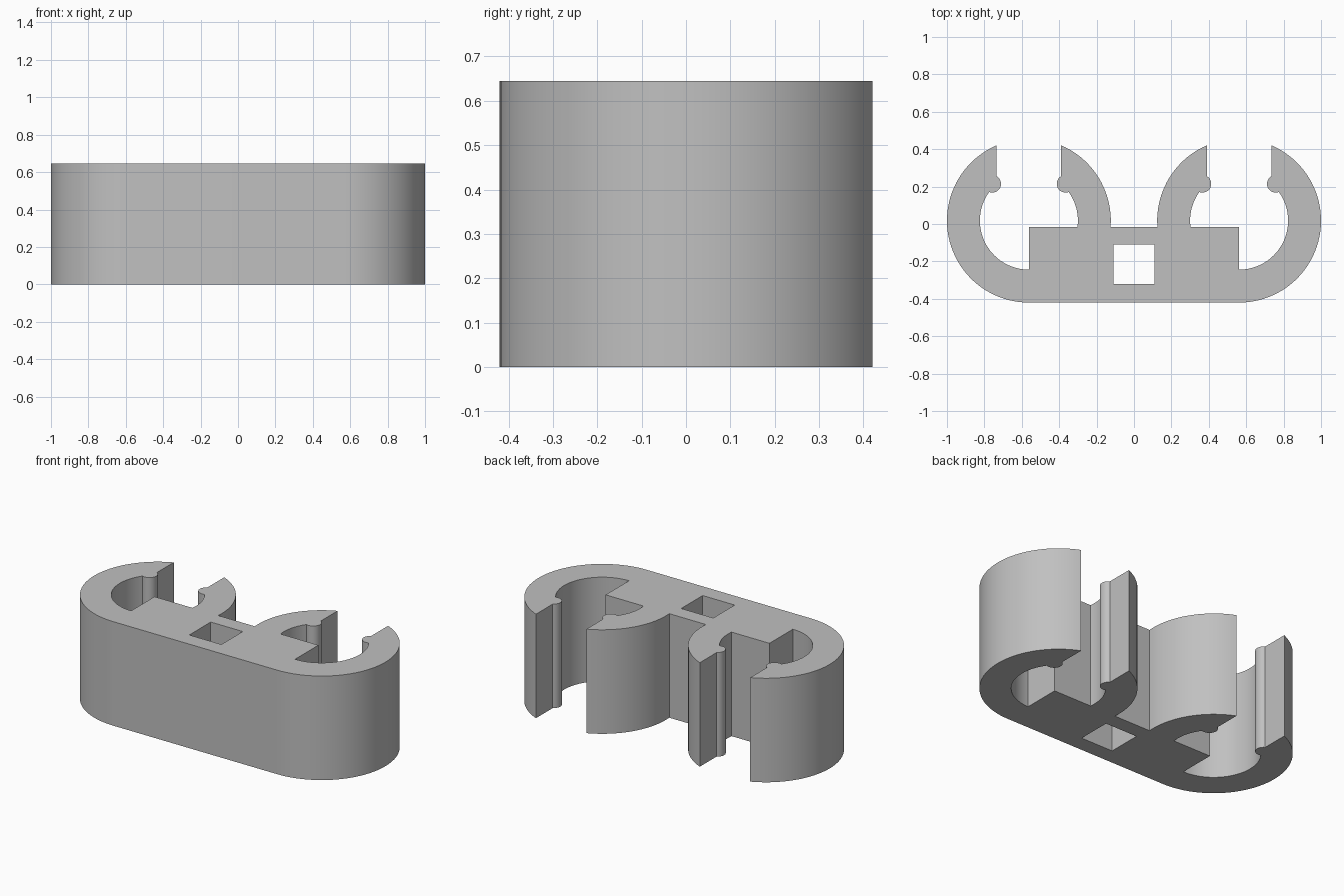
import bpy, bmesh, math
from math import sin, cos, pi, atan2, acos, hypot, asin, sqrt

if "Cube" in bpy.data.objects:
    bpy.data.objects.remove(bpy.data.objects["Cube"])

H = 0.645                     # height
CX, CY = 0.562, 0.018         # centre of the clip ring
RO, RI = 0.438, 0.262         # outer and inner ring radius
SLIT = 0.173                  # half width of the clip opening
BX, BY, BR = 0.196, 0.197, 0.047   # retaining bump, relative to the ring centre
DECK = -0.015                 # back face of the web between the clips


def arc(cx, cy, r, a0, a1, n):
    return [(cx + r * cos(a0 + (a1 - a0) * i / n),
             cy + r * sin(a0 + (a1 - a0) * i / n)) for i in range(n + 1)]


# Angles where the ring meets the opening and the bump
tip = acos(SLIT / RO)
d, phi = hypot(BX, BY), atan2(BY, BX)
meet = phi - acos((d * d + RI * RI - BR * BR) / (2 * d * RI))
top = pi - acos((BX - SLIT) / BR)
end = atan2(RI * sin(meet) - BY, RI * cos(meet) - BX) % (2 * pi)
bump = arc(CX + BX, CY + BY, BR, top, end, 16)
flip = lambda pts: [(2 * CX - x, y) for x, y in reversed(pts)]

# Half outline: base, outer arm, inner pocket, inner arm, web, half of the slot
low_in, low_out = asin((DECK - CY) / RI), asin((DECK - CY) / RO)
pts = [(0, -0.42)]
pts += arc(CX, CY, RO, -pi / 2, tip, 44)
pts += bump
pts += arc(CX, CY, RI, meet, -pi / 2, 36)[1:]
pts += [(CX, DECK)]
pts += arc(CX, CY, RI, pi - low_in, pi - meet, 16)[:-1]
pts += flip(bump)
pts += arc(CX, CY, RO, pi - tip, pi - low_out, 22)
pts += [(0, DECK), (0, -0.11), (0.11, -0.11), (0.11, -0.32), (0, -0.32)]

# Extrude the half outline, leaving the mirror seam open
bm = bmesh.new()
lo = [bm.verts.new((x, y, 0)) for x, y in pts]
hi = [bm.verts.new((x, y, H)) for x, y in pts]
bm.faces.new(lo[::-1])
bm.faces.new(hi)
n = len(pts)
for i in range(n):
    j = (i + 1) % n
    if pts[i][0] > 0 or pts[j][0] > 0:
        bm.faces.new((lo[i], lo[j], hi[j], hi[i]))
me = bpy.data.meshes.new("double_clip")
bm.to_mesh(me)
bm.free()
clip = bpy.data.objects.new("double_clip", me)
bpy.context.collection.objects.link(clip)

# Mirror to the second clip
bpy.context.view_layer.objects.active = clip
clip.select_set(True)
mir = clip.modifiers.new("mirror", 'MIRROR')
mir.use_clip = True
bpy.ops.object.modifier_apply(modifier=mir.name)
bpy.ops.object.shade_smooth_by_angle(angle=math.radians(30))

mat = bpy.data.materials.new("light_grey")
mat.diffuse_color = (0.53, 0.53, 0.53, 1)
mat.use_nodes = True
mat.node_tree.nodes["Principled BSDF"].inputs["Base Color"].default_value = mat.diffuse_color
clip.data.materials.append(mat)
